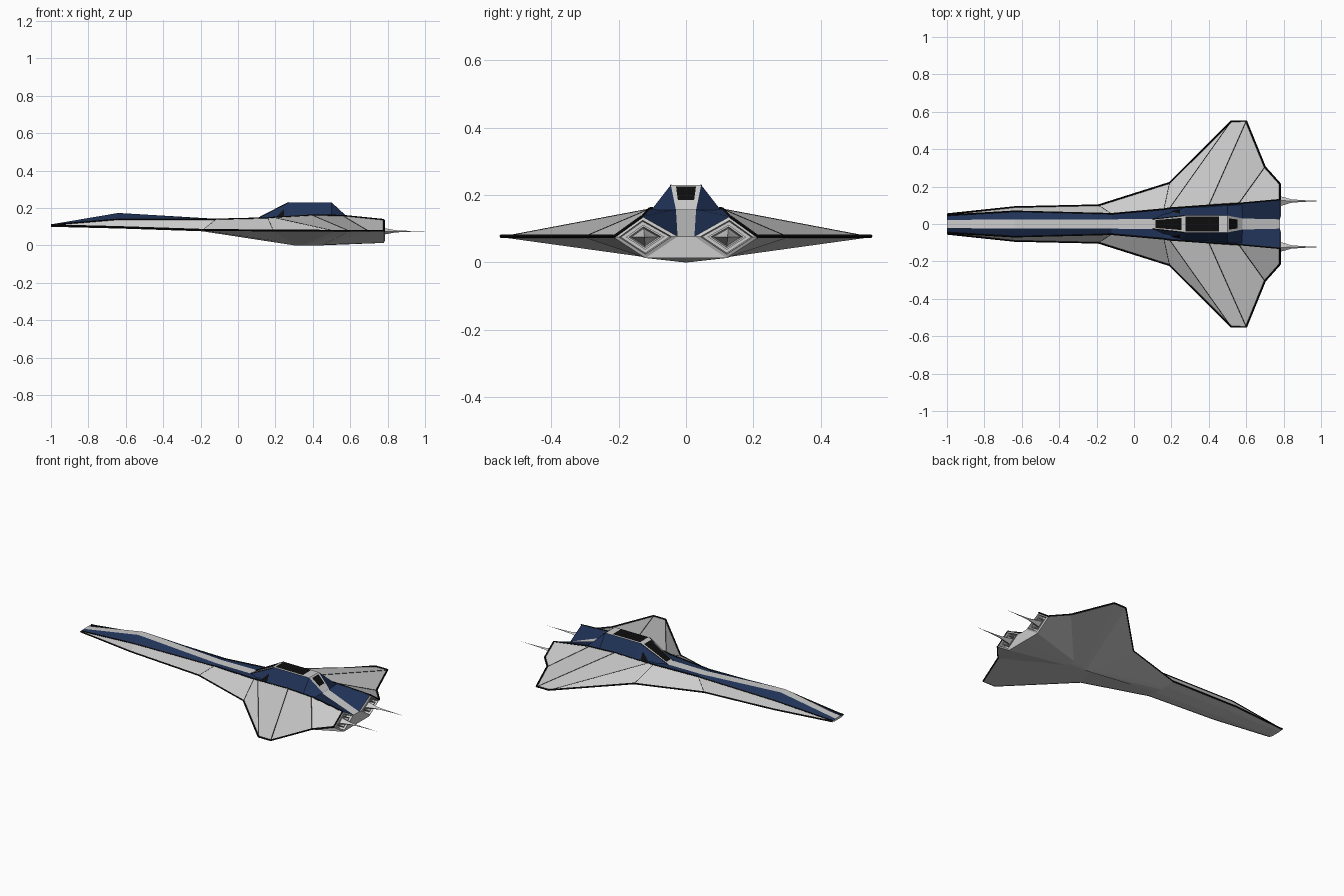
import bpy
from mathutils import Vector

if "Cube" in bpy.data.objects:
    bpy.data.objects.remove(bpy.data.objects["Cube"])


def material(name, rgb):
    m = bpy.data.materials.new(name)
    m.diffuse_color = (*rgb, 1)
    m.use_nodes = True
    m.node_tree.nodes["Principled BSDF"].inputs["Base Color"].default_value = m.diffuse_color
    return m


BLUE = material("navy", (0.014, 0.032, 0.095))
BLACK = material("black", (0.004, 0.004, 0.004))


def mesh_object(name, verts, faces, mat=None, mirror=True):
    me = bpy.data.meshes.new(name)
    me.from_pydata([tuple(v) for v in verts], [], faces)
    if mat:
        me.materials.append(mat)
    ob = bpy.data.objects.new(name, me)
    bpy.context.collection.objects.link(ob)
    if mirror:
        md = ob.modifiers.new("mirror", 'MIRROR')
        md.use_axis = (False, True, False)
    return ob


def strip(name, a, b, mat=None):
    """Surface between two long lines; flips with line order."""
    n = len(a)
    faces = [(i, i + 1, n + i + 1, n + i) for i in range(n - 1)]
    return mesh_object(name, a + b, faces, mat)


def tube(name, paths, r):
    verts, faces = [], []
    for path in paths:
        path = [Vector(p) for p in path]
        base = len(verts)
        for i, p in enumerate(path):
            d = (path[min(i + 1, len(path) - 1)] - path[max(i - 1, 0)]).normalized()
            side = d.cross(Vector((0, 0, 1))).normalized()
            up = side.cross(d)
            verts += [p + side * r, p + up * r, p - side * r, p - up * r]
        for i in range(len(path) - 1):
            for k in range(4):
                o, q = base + 4 * i, (k + 1) % 4
                faces.append((o + k, o + 4 + k, o + 4 + q, o + q))
    return mesh_object(name, verts, faces, BLACK)


# Long hull lines from nose to tail (left half)
edge = [(-1, .052, .104), (-.64, .09, .095), (-.19, .10, .08), (.19, .22, .076),
        (.52, .55, .075), (.60, .55, .075), (.70, .305, .075), (.78, .215, .075)]
shoulder = [(-1, .047, .108), (-.64, .068, .138), (-.12, .055, .138), (.16, .08, .145),
            (.19, .085, .148), (.40, .10, .16), (.56, .11, .158), (.78, .13, .136)]
spine = [(-1, .022, .112), (-.64, .024, .173), (-.12, .025, .142), (.16, .028, .143),
         (.19, .028, .145), (.40, .03, .155), (.56, .03, .158), (.78, .025, .077)]
belly = [(-1, .03, .099), (-.64, .04, .09), (-.19, .04, .075), (.30, .012, .008),
         (.34, .012, .001), (.36, .014, .001), (.45, .03, .003), (.78, .12, .013)]
top_mid = [(x, 0, z) for x, y, z in spine]
keel = [(x, 0, z if x < .3 or x > .7 else 0) for x, y, z in belly]

strip("spine_stripe", top_mid, spine)
strip("blue_deck", spine, shoulder, BLUE)
strip("wing_top", shoulder, edge)
strip("wing_underside", edge, belly)
strip("belly", belly, keel)
lines = [top_mid, spine, shoulder, edge, belly, keel]
mesh_object("nose_cap", [l[0] for l in lines], [tuple(range(6))])
mesh_object("tail_plate", [keel[-1], belly[-1], spine[-1], top_mid[-1]], [(0, 1, 2, 3)])

# Black edge trim and panel lines
lift = lambda pts, d: [(x, y, z + d) for x, y, z in pts]
tube("wing_edge_trim", [lift(edge, .003), [edge[-1], shoulder[-1]]], .005)
tube("deck_trim", [lift(shoulder, .001)], .004)
tube("panel_lines", [[shoulder[i], edge[i]] for i in range(2, 7)], .0014)

# Diamond engine nozzles with long exhaust spikes
ring = [Vector(l[-1]) for l in (edge, shoulder, spine, belly)]
centre = Vector((.78, .123, .075))
levels = [(1, .78), (.82, .785), (.76, .75), (.60, .75), (.60, .78), (.5, .78),
          (.42, .75), (.27, .785), (.10, .84), (.05, .90), (.002, 1.0)]
verts = []
for s, x in levels:
    for p in ring:
        q = centre + (p - centre) * s
        verts.append((x, q.y, q.z))
faces = [(4 * i + k, 4 * i + (k + 1) % 4, 4 * i + 4 + (k + 1) % 4, 4 * i + 4 + k)
         for i in range(len(levels) - 1) for k in range(4)]
mesh_object("engine_nozzle", verts, faces)

# Canopy: blue flanks, grey roof frame, black panes
roof = [Vector(p) for p in ((.10, .026, .142), (.27, .045, .23), (.50, .045, .23), (.58, .03, .156))]
base = [Vector(p) for p in ((.10, .055, .138), (.27, .088, .15), (.50, .10, .157), (.58, .105, .153))]
strip("canopy_flank", roof, base, BLUE)
strip("canopy_frame", [Vector((p.x, 0, p.z)) for p in roof], roof)


def pane(name, pts, mirror=False):
    pts = [Vector(p) for p in pts]
    n = (pts[1] - pts[0]).cross(pts[2] - pts[0]).normalized() * .003
    mesh_object(name, [p + n for p in pts], [tuple(range(len(pts)))], BLACK, mirror)


def on_flank(x, t):
    """Point on the canopy flank, t from roof (0) to base (1)."""
    for i in range(3):
        if x <= roof[i + 1].x:
            f = (x - roof[i].x) / (roof[i + 1].x - roof[i].x)
            return roof[i].lerp(roof[i + 1], f).lerp(base[i].lerp(base[i + 1], f), t)


def on_roof(x, s):
    p = on_flank(x, 0)
    return Vector((x, p.y * s, p.z))


def roof_pane(name, x0, x1, s):
    pane(name, [on_roof(x0, -s), on_roof(x1, -s), on_roof(x1, s), on_roof(x0, s)])


roof_pane("windshield", .115, .255, .75)
roof_pane("roof_window", .275, .455, .88)
roof_pane("rear_window", .507, .55, .68)
pane("side_window", [on_flank(.28, .14), on_flank(.28, .92), on_flank(.49, .92), on_flank(.46, .14)], True)
pane("side_window_front", [on_flank(.20, .9), on_flank(.269, .92), on_flank(.269, .14)], True)
# Slim roof rail outlines
tube("canopy_trim", [[roof[0], roof[1]], [base[0], base[1], base[2], base[3]]], .002)
